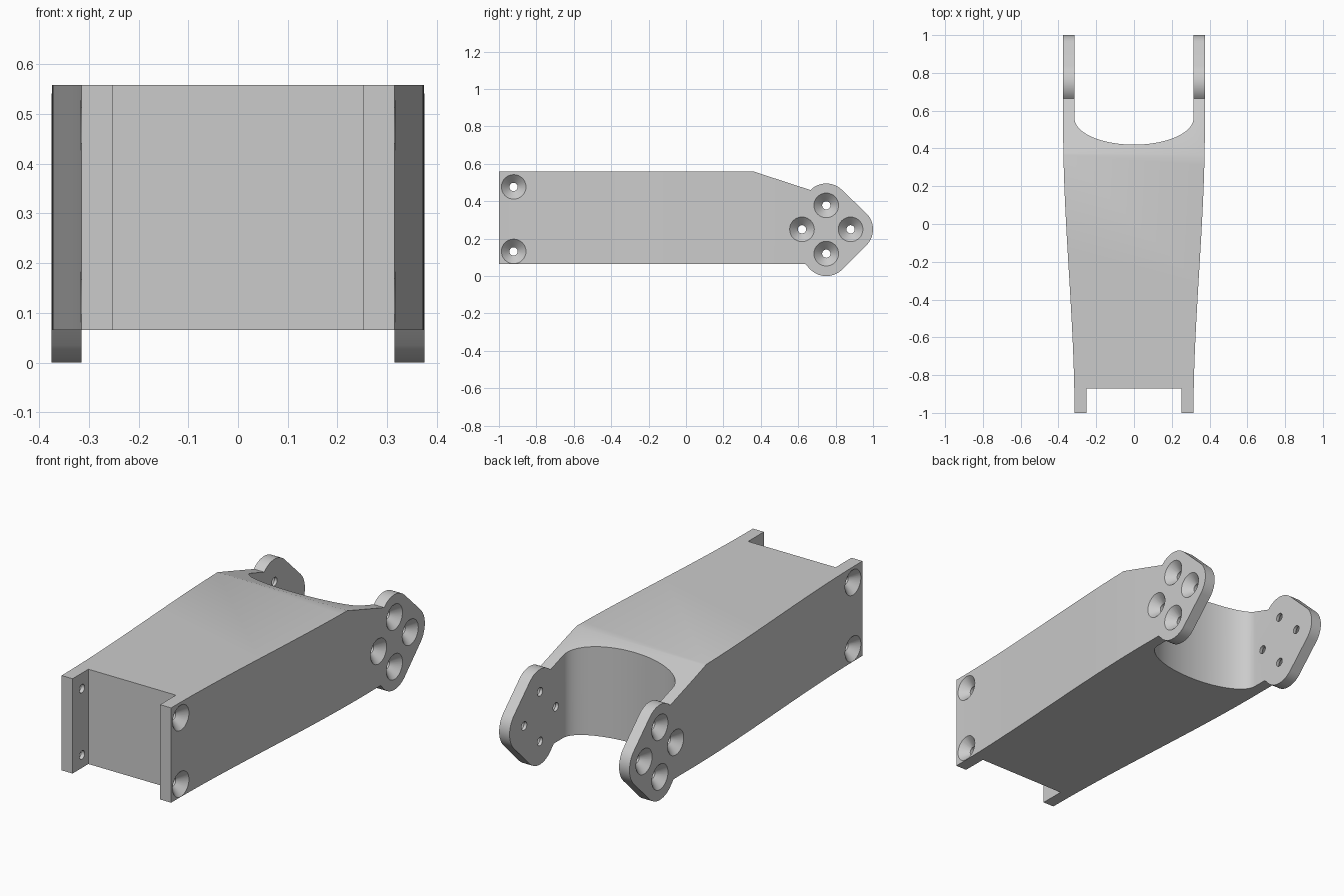
import bpy, bmesh
from math import sin, cos, pi, radians
from mathutils import Vector

cube = bpy.data.objects.get("Cube")
if cube:
    bpy.data.objects.remove(cube, do_unlink=True)

grey = bpy.data.materials.new("plain grey")
grey.use_nodes = True
colour = (0.6, 0.6, 0.6, 1)
grey.diffuse_color = colour
grey.node_tree.nodes["Principled BSDF"].inputs["Base Color"].default_value = colour


def finish(name, bm):
    bmesh.ops.recalc_face_normals(bm, faces=bm.faces)
    mesh = bpy.data.meshes.new(name)
    bm.to_mesh(mesh)
    bm.free()
    mesh.materials.append(grey)
    obj = bpy.data.objects.new(name, mesh)
    bpy.context.collection.objects.link(obj)
    return obj


def prism(name, points, direction):
    bm = bmesh.new()
    face = bm.faces.new([bm.verts.new(p) for p in points])
    ext = bmesh.ops.extrude_face_region(bm, geom=[face])
    new = [v for v in ext["geom"] if isinstance(v, bmesh.types.BMVert)]
    bmesh.ops.translate(bm, verts=new, vec=Vector(direction))
    return finish(name, bm)


def arc(cy, cz, r, start, end, n=14):
    angles = [radians(start + (end - start) * i / n) for i in range(n + 1)]
    return [(cy + r * cos(a), cz + r * sin(a)) for a in angles]


def boolean(obj, cutter, operation):
    mod = obj.modifiers.new(operation, "BOOLEAN")
    mod.operation = operation
    mod.solver = "EXACT"
    mod.object = cutter
    bpy.context.view_layer.objects.active = obj
    bpy.ops.object.modifier_apply(modifier=mod.name)
    bpy.data.objects.remove(cutter, do_unlink=True)


# Plan outline: gently flared sides, notch at the front, rounded fork at the back
half = [(0, -0.87), (0.252, -0.87), (0.252, -1)]
for i in range(25):
    t = i / 24
    half.append((0.315 + 0.06 * t * t * (3 - 2 * t), -1 + 1.5 * t))
half += [(0.375, 1.1), (0.315, 1.1)]
half += [(0.315 * cos(a), 0.56 - 0.14 * sin(a))
         for a in [pi / 2 * i / 24 for i in range(25)]]
half[-1] = (0, 0.42)
plan = half + [(-x, y) for x, y in reversed(half[1:-1])]
link = prism("link_body", [(x, y, -0.2) for x, y in plan], (0, 0, 1))

# Side outline: straight body, sloped shoulder and three-lobed mounting ears
side = [(-1.0, 0.065), (0.637, 0.065)]
side += arc(0.75, 0.12, 0.12, 225, 315)
side += arc(0.88, 0.25, 0.12, -45, 45)
side += arc(0.75, 0.375, 0.12, 45, 135)
side += [(0.365, 0.558), (-1.0, 0.558)]
boolean(link, prism("side_cutter", [(-0.6, y, z) for y, z in side], (1.2, 0, 0)),
        "INTERSECT")


# Countersunk screw holes on both sides
def add_screw(bm, x, y, z, sign, n=32):
    rings = []
    for dx, r in ((0.01, 0.076), (-0.044, 0.022), (-0.1, 0.022)):
        rings.append([bm.verts.new((sign * (x + dx), y + r * cos(2 * pi * i / n),
                                    z + r * sin(2 * pi * i / n))) for i in range(n)])
    for a, b in zip(rings, rings[1:]):
        for i in range(n):
            j = (i + 1) % n
            bm.faces.new((a[i], a[j], b[j], b[i]))
    bm.faces.new(rings[0])
    bm.faces.new(rings[-1])


bm = bmesh.new()
ear_holes = [(0.75 + dy, 0.25 + dz)
             for dy, dz in ((0.13, 0), (-0.13, 0), (0, 0.128), (0, -0.13))]
for sign in (1, -1):
    for y, z in ear_holes:
        add_screw(bm, 0.375, y, z, sign)
    for z in (0.132, 0.477):
        add_screw(bm, 0.316, -0.922, z, sign)
boolean(link, finish("screw_cutters", bm), "DIFFERENCE")

# Smooth curved walls, crisp edges
bpy.ops.object.select_all(action="DESELECT")
link.select_set(True)
bpy.context.view_layer.objects.active = link
bpy.ops.object.shade_smooth_by_angle(angle=radians(25))
